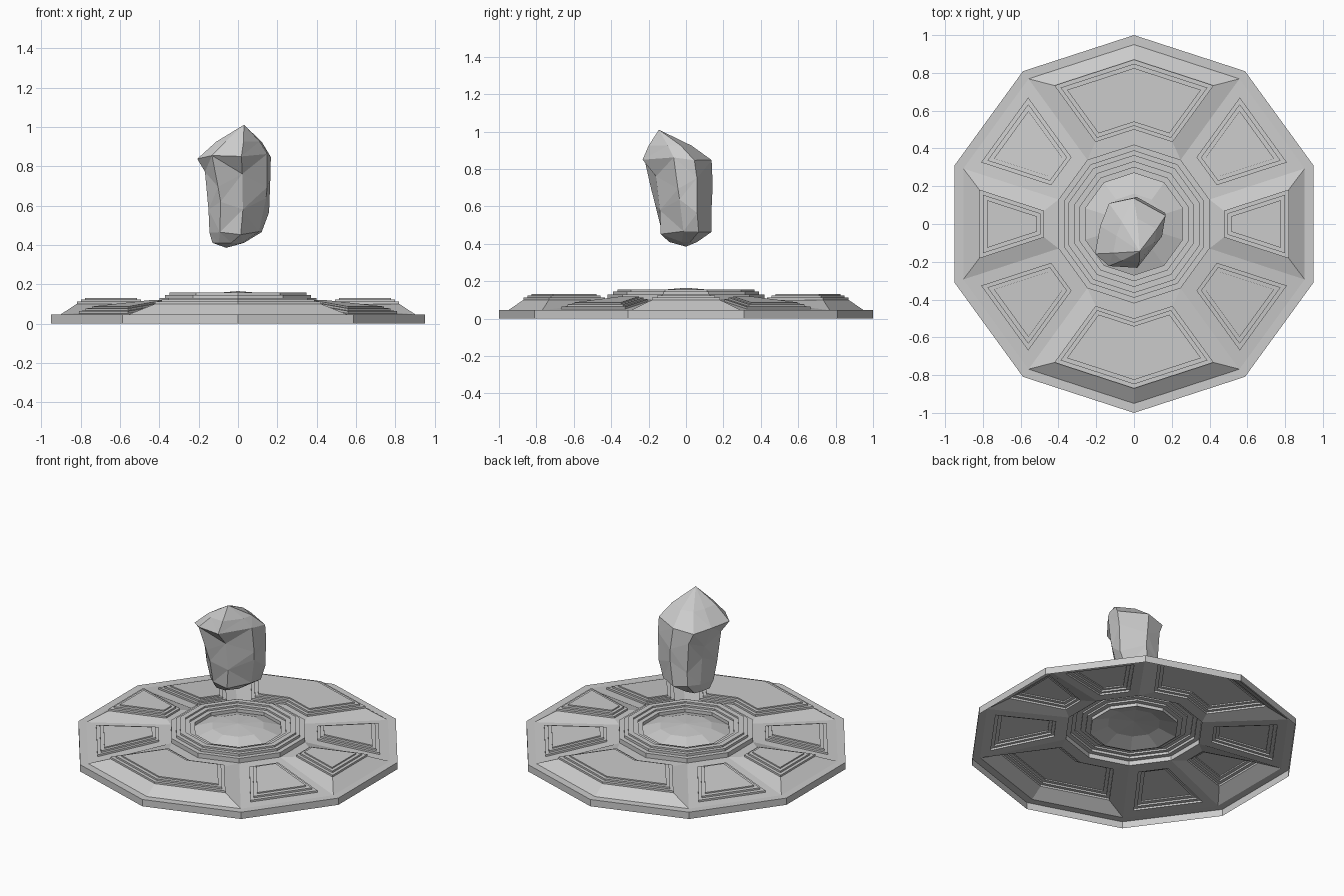
import bpy, bmesh, math, random
from mathutils import Vector

if "Cube" in bpy.data.objects:
    bpy.data.objects.remove(bpy.data.objects["Cube"])


def finish(name, bm, open_shell=False):
    bmesh.ops.remove_doubles(bm, verts=bm.verts, dist=0.0005)
    bmesh.ops.recalc_face_normals(bm, faces=bm.faces)
    if open_shell and sum(f.normal.z * f.calc_area() for f in bm.faces) < 0:
        bmesh.ops.reverse_faces(bm, faces=bm.faces)
    me = bpy.data.meshes.new(name)
    bm.to_mesh(me)
    bm.free()
    ob = bpy.data.objects.new(name, me)
    bpy.context.collection.objects.link(ob)
    return ob


def bridge(bm, a, b):
    n = len(a)
    for i in range(n):
        j = (i + 1) % n
        bm.faces.new((a[i], a[j], b[j], b[i]))


def loops(bm, rings, cap_end=True):
    vs = [[bm.verts.new(p) for p in r] for r in rings]
    for a, b in zip(vs, vs[1:]):
        bridge(bm, a, b)
    if cap_end:
        bm.faces.new(vs[-1])
    return vs


def polar(r, deg, z=0.0):
    a = math.radians(deg)
    return Vector((r * math.cos(a), r * math.sin(a), z))


def decagon(r, z):
    return [polar(r, 18 + 36 * k, z) for k in range(10)]


def sector(angles, ro, ri, gap, zo, zi):
    """Loop around one wedge of the decagon, held off its bounding rays."""
    def chain(r, z):
        pts = [polar(r, a, z) for a in angles]
        t = gap / 0.951
        first = pts[0] + (pts[1] - pts[0]).normalized() * t
        last = pts[-1] + (pts[-2] - pts[-1]).normalized() * t
        return [first] + pts[1:-1] + [last]
    return chain(ro, zo) + chain(ri, zi)[::-1]


def cone_z(r):
    return 0.045 + (0.95 - r) / 0.53 * 0.055


def flat_z(r):
    return 0.10


# base plate: rim and eight stepped panels, open underneath
bm = bmesh.new()
loops(bm, [decagon(1, 0), decagon(1, 0.045), decagon(0.95, 0.045)], False)
wide, narrow = (0.87, 0.09, flat_z), (0.862, 0.08, flat_z)
diagonal = (0.89, 0.06, cone_z)          # these lie on the sloping cone
panels = [((54, 90, 126), wide), ((234, 270, 306), wide),
          ((-18, 18), narrow), ((162, 198), narrow)]
panels += [((a, a + 36), diagonal) for a in (18, 126, 198, 306)]
for angles, (ro, gap, ground) in panels:
    ri = 0.50
    rings = [sector(angles, 0.95, 0.42, 0, 0.045, 0.10)]
    low = 0.0
    for inset, rise in ((0.0, 0.012), (0.022, 0.023), (0.045, 0.031)):
        a, b, g = ro - inset, ri + inset * 0.9, gap + inset * 0.9
        for h in (low, rise):
            rings.append(sector(angles, a, b, g, ground(a) + h, ground(b) + h))
        low = rise
    loops(bm, rings)
finish("base_plate", bm, True)

# central stepped ring with a shallow dome sunk inside
bm = bmesh.new()
profile = [(0.42, 0.10), (0.42, 0.13), (0.39, 0.13), (0.39, 0.146),
           (0.365, 0.146), (0.365, 0.157), (0.33, 0.157), (0.33, 0.147),
           (0.30, 0.147), (0.30, 0.136), (0.27, 0.136), (0.27, 0.115),
           (0.16, 0.152)]
vs = loops(bm, [decagon(r, z) for r, z in profile], False)
tip = bm.verts.new((0, 0, 0.165))
for i in range(10):
    bm.faces.new((vs[-1][i], vs[-1][(i + 1) % 10], tip))
finish("center_ring", bm, True)

# floating rough stone
random.seed(11)
outline = [(-1, -.6), (-.85, .2), (-.6, .85), (.1, 1),
           (1, .5), (.9, -.1), (.2, -1), (-.6, -.95)]
sections = [(0.41, -.13, .03, -.09, .06), (0.475, -.145, .12, -.135, .135),
            (0.60, -.15, .158, -.175, .138), (0.73, -.168, .165, -.195, .143),
            (0.86, -.207, .167, -.232, .137), (0.925, -.11, .12, -.20, .03)]
bm = bmesh.new()
rings = []
for k, (z, x0, x1, y0, y1) in enumerate(sections):
    ring = []
    for i, (u, v) in enumerate(outline):
        p = Vector(((x0 + x1) / 2 + u * (x1 - x0) / 2,
                    (y0 + y1) / 2 + v * (y1 - y0) / 2, z))
        # staggered heights break up the rows
        if k in (2, 3):
            p.z += (0.03 if (i + k) % 2 else -0.025) + random.uniform(-.012, .012)
        elif k in (1, 4):
            p.z += random.uniform(-0.03, 0.008)
        # pinched front face
        if k in (2, 3) and i == 6:
            p += Vector((-0.01, 0.035, 0))
        ring.append(p)
    rings.append(ring)
vs = loops(bm, rings, False)
for ring, p in ((vs[0], (-0.06, 0.0, 0.385)), (vs[-1], (0.03, -0.145, 1.01))):
    tip = bm.verts.new(p)
    for i in range(8):
        bm.faces.new((ring[i], ring[(i + 1) % 8], tip))
bmesh.ops.triangulate(bm, faces=bm.faces)
finish("floating_stone", bm)
